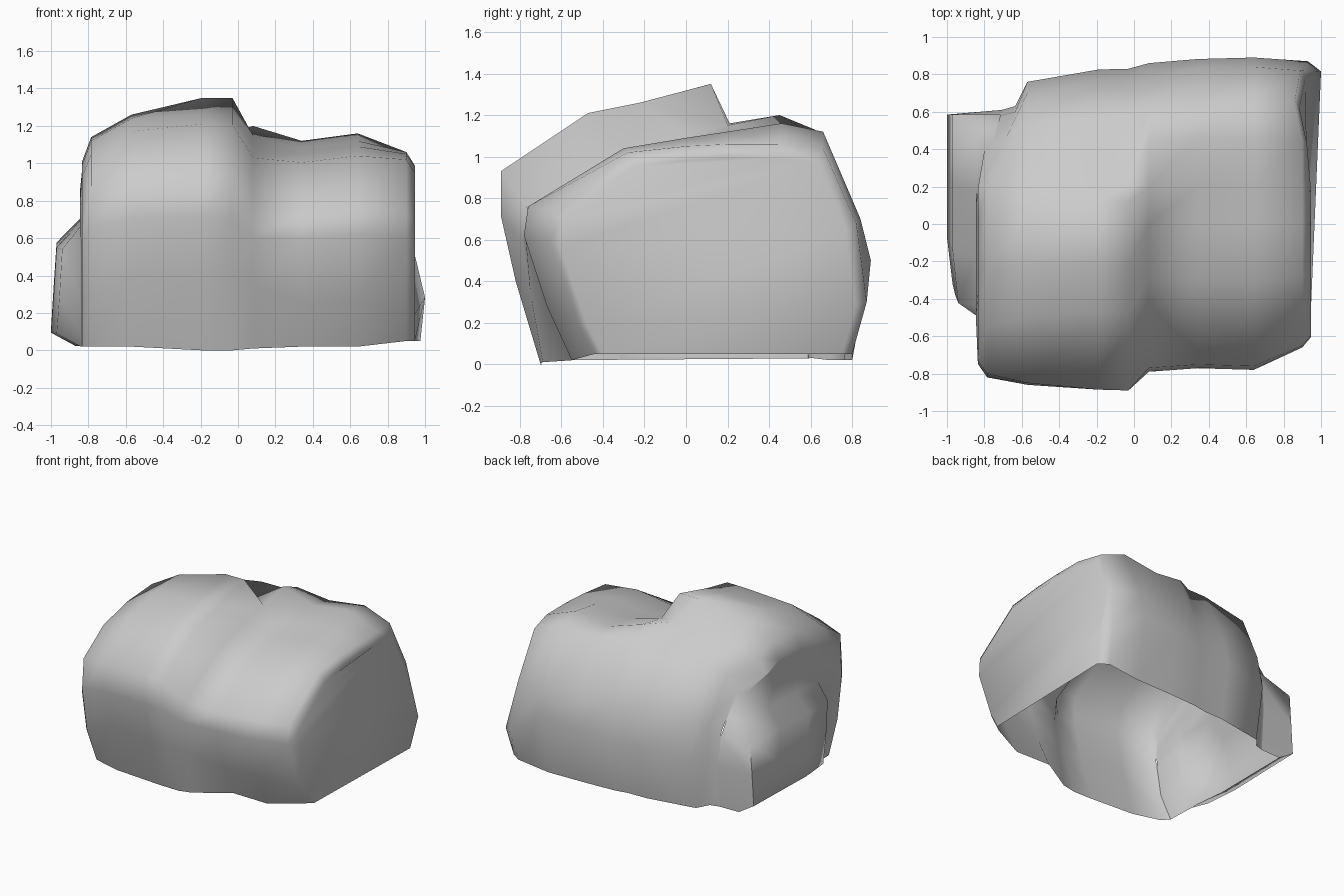
import bpy, bmesh, math

if "Cube" in bpy.data.objects:
    bpy.data.objects.remove(bpy.data.objects["Cube"])


def shrink(points, cy, cz, sy, sz):
    """Scaled copy of a cross-section, used for rounded ends."""
    return [(cy + (y - cy) * sy, cz + (z - cz) * sz) for y, z in points]


def lerp_row(row, t):
    """Point at fractional index t along a row of vertices."""
    i = min(int(t), len(row) - 2)
    return row[i].co.lerp(row[i + 1].co, t - i)


# Cross-sections (y, z) from front foot, over the top, to back foot
left_edge = [(-.64, .02), (-.76, .3), (-.82, .65), (-.80, .88), (-.55, 1.05), (-.25, 1.12),
             (.05, 1.14), (.22, 1.08), (.46, 1.0), (.60, .7), (.63, .4), (.61, .03)]
left_mid = [(-.70, .02), (-.80, .4), (-.86, .7), (-.85, .92), (-.50, 1.17), (-.22, 1.24),
            (.08, 1.26), (.21, 1.14), (.54, 1.07), (.70, .7), (.76, .42), (.69, .02)]
peak = [(-.70, .0), (-.82, .4), (-.89, .71), (-.89, .93), (-.47, 1.21), (-.22, 1.26),
        (.12, 1.35), (.21, 1.16), (.57, 1.12), (.77, .7), (.83, .45), (.76, .02)]
right_near = [(-.69, .01), (-.75, .35), (-.79, .6), (-.77, .76), (-.30, 1.03), (0, 1.10),
              (.20, 1.15), (.45, 1.20), (.62, 1.13), (.78, .7), (.86, .45), (.78, .02)]
right_mid = [(-.55, .02), (-.67, .28), (-.78, .62), (-.76, .76), (-.30, 1.04), (0, 1.09),
             (.20, 1.12), (.46, 1.16), (.66, 1.12), (.84, .7), (.89, .5), (.80, .02)]
right_edge = [(-.44, .05), (-.52, .2), (-.66, .6), (-.65, .74), (-.28, 1.02), (0, 1.05),
              (.20, 1.06), (.45, 1.06), (.66, 1.04), (.82, .68), (.87, .3), (.80, .05)]

stations = [
    (-.835, shrink(left_edge, -.1, .02, .9, .88)),
    (-.785, left_edge),
    (-.57, left_mid),
    (-.19, shrink(peak, 0, 0, .995, 1)),
    (-.03, peak),
    (.08, right_near),
    (.34, shrink(right_mid, .1, .02, .99, .965)),
    (.64, right_mid),
    (.90, right_edge),
    (.945, shrink(right_edge, .1, .05, .93, .93)),
]

# Main skin, open underneath
bm = bmesh.new()
rows = [[bm.verts.new((x, y, z)) for y, z in pts] for x, pts in stations]
n = len(rows[0])

# Back left corner drawn in; back right corner flared at the foot
for r, i, dx in ((0, 8, .08), (0, 9, .12), (0, 10, .13), (0, 11, .13),
                 (1, 8, .10), (1, 9, .15), (1, 10, .15), (1, 11, .15),
                 (-2, 8, -.04), (-2, 9, -.01), (-2, 10, .03),
                 (-1, 7, -.02), (-1, 8, -.06), (-1, 9, -.03), (-1, 10, .055), (-1, 11, .03)):
    rows[r][i].co.x += dx
for i in range(8, n):
    rows[0][i].co.y = rows[1][i].co.y - .02

for a, b in zip(rows, rows[1:]):
    for i in range(n - 1):
        bm.faces.new((a[i], a[i + 1], b[i + 1], b[i]))

# Right end wall
for i in range(n // 2 - 1):
    r = rows[-1]
    bm.faces.new((r[i], r[i + 1], r[n - 2 - i], r[n - 1 - i]))

# Left end wall: a grid with a low ledge pushed outwards
levels = (0, .25, 1, 1.85, 2.35, 3, 4, 5)
ledge_x = (-.87, -1.0, -.985, -.97, -.87, -.83, -.77, -.76)
columns = (0, .19, .24, .45, .72, .96, 1)
grid = []
for k, (level, out_x) in enumerate(zip(levels, ledge_x)):
    front, back = lerp_row(rows[0], level), lerp_row(rows[0], n - 1 - level)
    line = []
    for j, s in enumerate(columns):
        co = front.lerp(back, s)
        if 1 <= j <= 5 and level < 4:
            if k <= 3 and j >= 2:          # ledge
                co.x = out_x + (.03 if j == 2 else 0)
                co.y = .585 if j == 5 else co.y
            elif j == 5:                   # slope above the ledge
                co.x = out_x + .03
            else:                          # wall
                co.x = -.845
        line.append(bm.verts.new(co))
    grid.append(line)
for lo, hi in zip(grid, grid[1:]):
    for j in range(len(columns) - 1):
        bm.faces.new((lo[j], lo[j + 1], hi[j + 1], hi[j]))

# Weld the end wall to the skin and turn the shell outwards
bmesh.ops.remove_doubles(bm, verts=bm.verts, dist=.0005)
bmesh.ops.recalc_face_normals(bm, faces=bm.faces)
if sum(f.normal.z * f.calc_area() for f in bm.faces) < 0:
    bmesh.ops.reverse_faces(bm, faces=bm.faces)
mesh = bpy.data.meshes.new("boulder")
bm.to_mesh(mesh)
bm.free()
boulder = bpy.data.objects.new("boulder", mesh)
bpy.context.collection.objects.link(boulder)
boulder.select_set(True)
bpy.context.view_layer.objects.active = boulder
bpy.ops.object.shade_smooth_by_angle(angle=math.radians(85))
